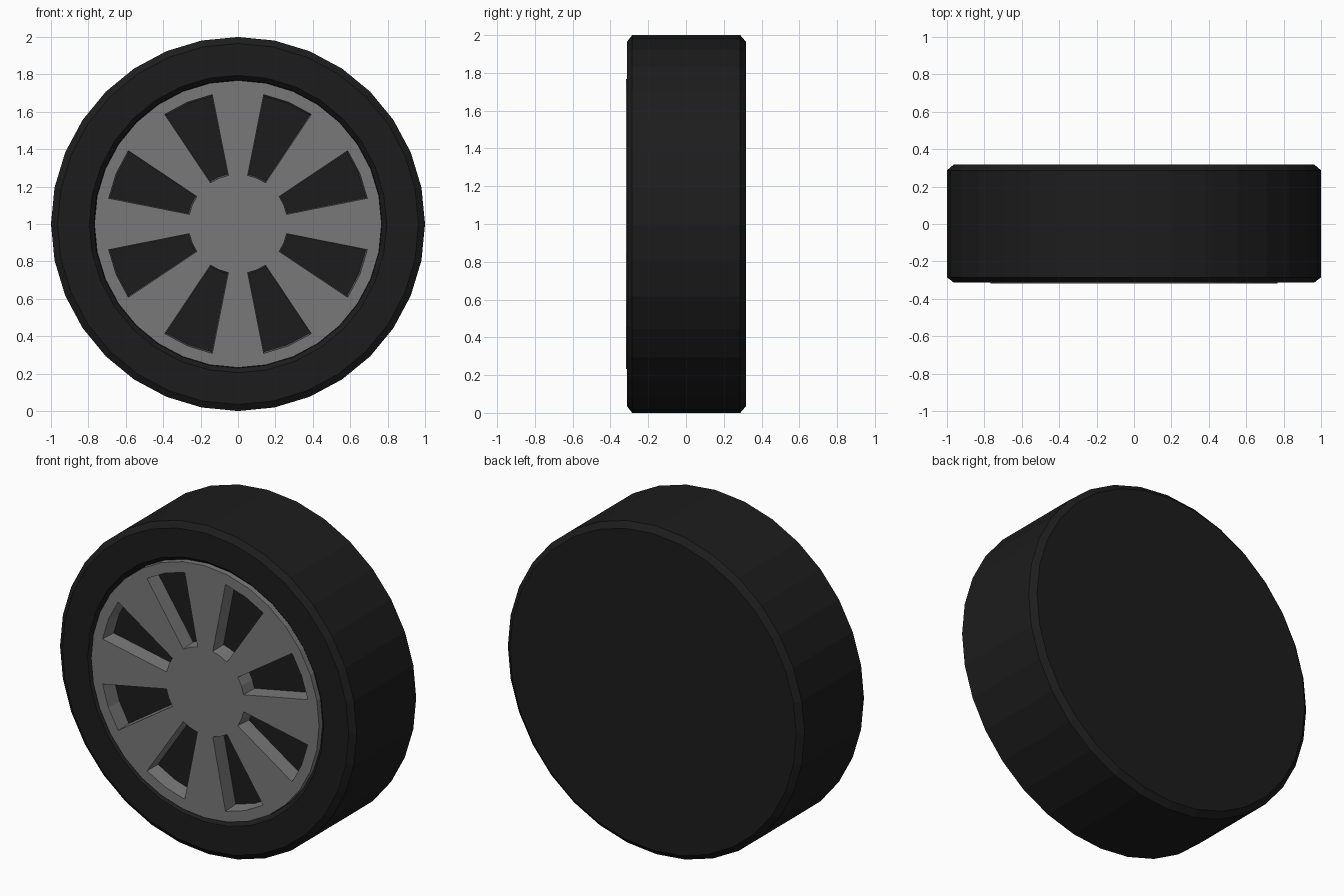
import bpy, bmesh, math

if "Cube" in bpy.data.objects:
    bpy.data.objects.remove(bpy.data.objects["Cube"])

N = 32            # sides of every round part
FLOOR = -0.22     # depth of the wheel windows


def material(name, v):
    m = bpy.data.materials.new(name)
    m.diffuse_color = (v, v, v, 1)
    m.use_nodes = True
    m.node_tree.nodes["Principled BSDF"].inputs["Base Color"].default_value = m.diffuse_color
    return m


def point(r, i, y):
    a = 2 * math.pi * i / N
    return (r * math.cos(a), y, 1 + r * math.sin(a))


def finish(bm, name, mat):
    me = bpy.data.meshes.new(name)
    bm.to_mesh(me)
    bm.free()
    me.materials.append(mat)
    ob = bpy.data.objects.new(name, me)
    bpy.context.collection.objects.link(ob)


# Tire: bevelled profile spun around the axle, closed front recess and back
bm = bmesh.new()
profile = [(0.765, FLOOR), (0.77, -0.285), (0.795, -0.312), (0.965, -0.312),
           (1.0, -0.285), (1.0, 0.287), (0.965, 0.317)]
rings = [[bm.verts.new(point(r, i, y)) for i in range(N)] for r, y in profile]
for a, b in zip(rings, rings[1:]):
    for i in range(N):
        j = (i + 1) % N
        bm.faces.new((a[i], a[j], b[j], b[i]))
bm.faces.new(rings[0])
bm.faces.new(rings[-1])
bmesh.ops.recalc_face_normals(bm, faces=bm.faces)
finish(bm, "tire", material("rubber", 0.012))

# Rim: faceplate with outer band, spokes and hub
bm = bmesh.new()
FRONT = -0.317
back, outer, mid, inner = [[bm.verts.new(point(r, i, y)) for i in range(N)]
                           for r, y in ((0.768, FLOOR), (0.768, FRONT),
                                        (0.705, FRONT), (0.265, FRONT))]
for i in range(N):
    j = (i + 1) % N
    bm.faces.new((back[i], back[j], outer[j], outer[i]))
    bm.faces.new((outer[i], outer[j], mid[j], mid[i]))
    if i % 4 in (0, 3):
        bm.faces.new((mid[i], mid[j], inner[j], inner[i]))
bm.faces.new(inner)

# Window walls: slightly tapered down to the dark floor
for k in range(1, N, 4):
    loop = mid[k:k + 3] + inner[k:k + 3][::-1]
    c = sum((v.co for v in loop), loop[0].co * 0) / 6
    low = []
    for v in loop:
        p = v.co.lerp(c, 0.03)
        p.y = FLOOR
        low.append(bm.verts.new(p))
    for i in range(6):
        j = (i + 1) % 6
        bm.faces.new((loop[i], loop[j], low[j], low[i]))
bmesh.ops.recalc_face_normals(bm, faces=bm.faces)
# Make sure the faceplate points forward
if sum(f.normal.y * f.calc_area() for f in bm.faces) > 0:
    bmesh.ops.reverse_faces(bm, faces=bm.faces)
finish(bm, "rim", material("alloy", 0.19))
